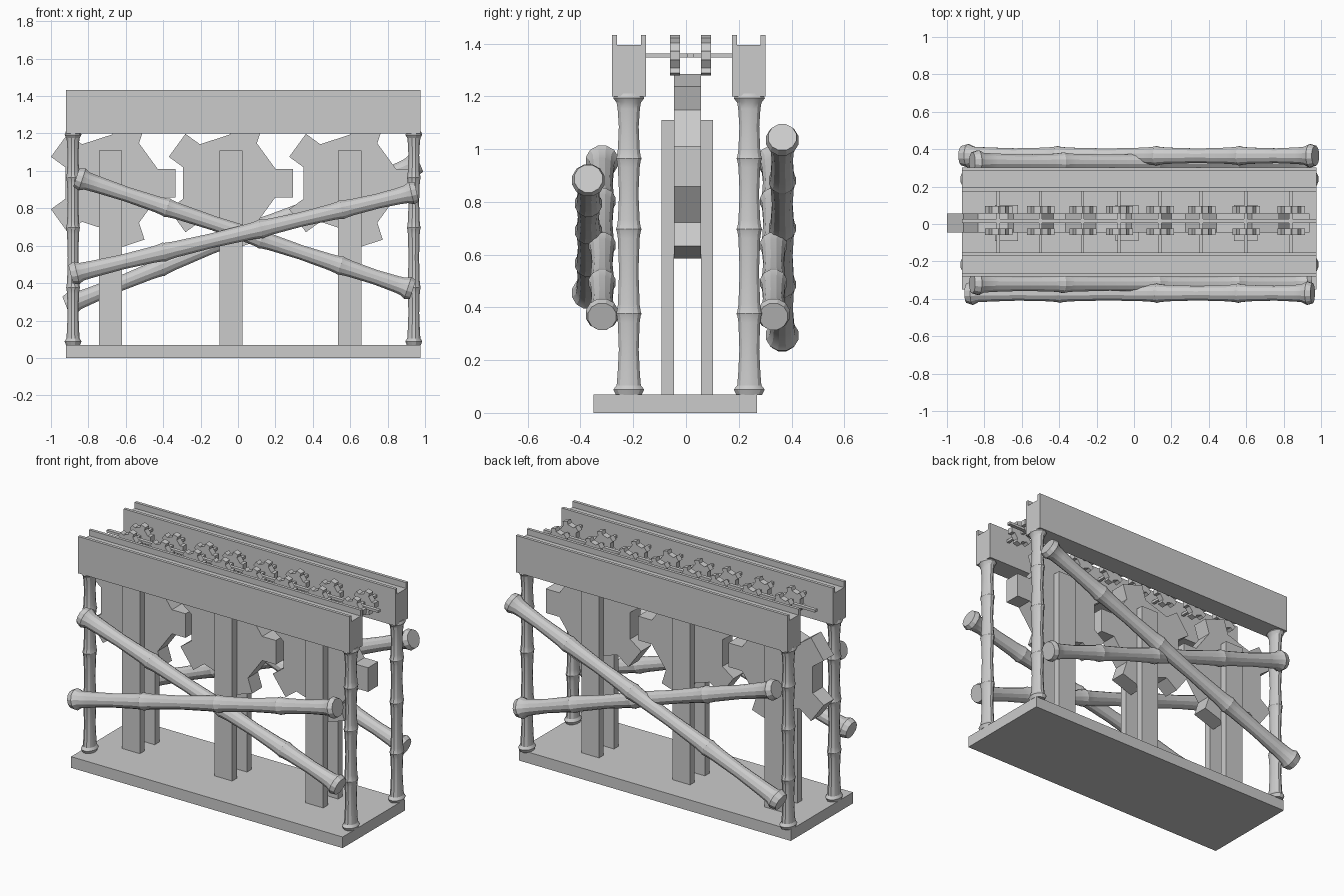
import bpy, bmesh, math
from mathutils import Matrix, Vector

cube = bpy.data.objects.get("Cube")
if cube:
    bpy.data.objects.remove(cube, do_unlink=True)

grey = bpy.data.materials.new("plain grey")
grey.use_nodes = True
colour = (0.6, 0.6, 0.6, 1)
grey.diffuse_color = colour
grey.node_tree.nodes["Principled BSDF"].inputs["Base Color"].default_value = colour


def finish(name, bm):
    bmesh.ops.recalc_face_normals(bm, faces=bm.faces)
    mesh = bpy.data.meshes.new(name)
    bm.to_mesh(mesh)
    bm.free()
    mesh.materials.append(grey)
    obj = bpy.data.objects.new(name, mesh)
    bpy.context.collection.objects.link(obj)
    return obj


def prism(name, points, sweep):
    """Closed outline swept along a vector."""
    bm = bmesh.new()
    face = bm.faces.new([bm.verts.new(p) for p in points])
    out = bmesh.ops.extrude_face_region(bm, geom=[face])
    moved = [v for v in out["geom"] if isinstance(v, bmesh.types.BMVert)]
    bmesh.ops.translate(bm, verts=moved, vec=sweep)
    return finish(name, bm)


def box(name, x0, x1, y0, y1, z0, z1):
    outline = [(x0, y0, z0), (x1, y0, z0), (x1, y1, z0), (x0, y1, z0)]
    return prism(name, outline, (0, 0, z1 - z0))


def gear(name, cx, cz, y0, y1, scale=1.0, teeth=5):
    """Cog with square teeth, its axle along y."""
    root, tip, half = 0.248 * scale, 0.343 * scale, 0.076 * scale
    points = []
    for i in range(teeth):
        a = math.tau * i / teeth
        for r, w in ((root, -half), (tip, -half), (tip, half), (root, half)):
            points.append((cx + r * math.cos(a) - w * math.sin(a), y0,
                           cz + r * math.sin(a) + w * math.cos(a)))
    return prism(name, points, (0, y1 - y0, 0))


# Bamboo profile: position along the cane, radius
nodes = (0.27, 0.55, 0.785)
cane_profile = [(0, 0.053), (0.018, 0.064), (0.032, 0.05), (0.07, 0.046), (0.15, 0.041)]
for i, n in enumerate(nodes):
    cane_profile += [(n - 0.03, 0.045), (n - 0.008, 0.049), (n, 0.053),
                     (n + 0.008, 0.049), (n + 0.03, 0.045)]
    if i < 2:
        cane_profile.append(((n + nodes[i + 1]) / 2, 0.04))
cane_profile += [(0.89, 0.041), (0.95, 0.046), (0.97, 0.05), (0.985, 0.064), (1, 0.055)]


def bamboo(name, start, end, wide=1.0, deep=1.0, sides=12):
    start, end = Vector(start), Vector(end)
    axis = (end - start).normalized()
    side = Vector((0, 1, 0))
    other = axis.cross(side)
    bm = bmesh.new()
    rings = []
    for t, r in cane_profile:
        centre = start.lerp(end, t)
        ring = []
        for i in range(sides):
            a = math.tau * (i + 0.5) / sides
            ring.append(bm.verts.new(centre + side * (r * deep * math.cos(a))
                                     + other * (r * wide * math.sin(a))))
        rings.append(ring)
    for low, high in zip(rings, rings[1:]):
        for i in range(sides):
            j = (i + 1) % sides
            bm.faces.new((low[i], low[j], high[j], high[i]))
    bm.faces.new(rings[0])
    bm.faces.new(rings[-1])
    obj = finish(name, bm)
    bpy.ops.object.select_all(action="DESELECT")
    obj.select_set(True)
    bpy.context.view_layer.objects.active = obj
    bpy.ops.object.shade_smooth_by_angle(angle=math.radians(25))
    return obj


left, right = -0.92, 0.975

# Base slab
box("base", left, right, -0.35, 0.27, 0, 0.07)

# Top beams with a shallow groove, and the corner posts under them
for label, y0, y1, post_y in (("front", -0.28, -0.152, -0.217), ("back", 0.175, 0.302, 0.24)):
    w, top, floor = 0.019, 1.432, 1.395
    section = [(y0, 1.2), (y1, 1.2), (y1, top), (y1 - w, top),
               (y1 - w, floor), (y0 + w, floor), (y0 + w, top), (y0, top)]
    prism(label + "_beam", [(left, y, z) for y, z in section], (right - left, 0, 0))
    for side, x in (("right", -0.882), ("left", 0.94)):
        bamboo(f"{label}_{side}_post", (x, post_y, 0.068), (x, post_y, 1.21), 0.73, 0.95)

# Crossed bamboo braces
bamboo("front_outer_brace", (-0.895, -0.37, 0.447), (0.955, -0.37, 0.888))
bamboo("front_inner_brace", (-0.865, -0.318, 0.965), (0.935, -0.318, 0.365))
bamboo("back_inner_brace", (-0.865, 0.332, 0.965), (0.935, 0.332, 0.365))
bamboo("back_outer_brace", (-0.92, 0.365, 0.28), (0.97, 0.365, 1.045))

# Pillar pairs holding the large gears
for i, x in enumerate((-0.682, -0.038, 0.597)):
    box(f"front_pillar_{i + 1}", x - 0.062, x + 0.062, -0.092, -0.046, 0.07, 1.11)
    box(f"back_pillar_{i + 1}", x - 0.062, x + 0.062, 0.056, 0.102, 0.07, 1.11)
for i, x in enumerate((-0.678, -0.048, 0.596)):
    gear(f"large_gear_{i + 1}", x, 0.935, -0.045, 0.056)

# Row of small gear pairs on axles between the beams
mid = 1.355
for i, x in enumerate((-0.725, -0.5, -0.275, -0.08, 0.138, 0.36, 0.598, 0.838)):
    gear(f"front_small_gear_{i + 1}", x, mid, -0.06, -0.023, 0.22)
    gear(f"back_small_gear_{i + 1}", x, mid, 0.057, 0.095, 0.22)
    box(f"axle_{i + 1}", x - 0.009, x + 0.009, -0.155, 0.178, mid - 0.008, mid + 0.008)

# Long thin rod joining the axles
box("long_rod", left, right, 0.005, 0.028, mid - 0.008, mid + 0.008)
